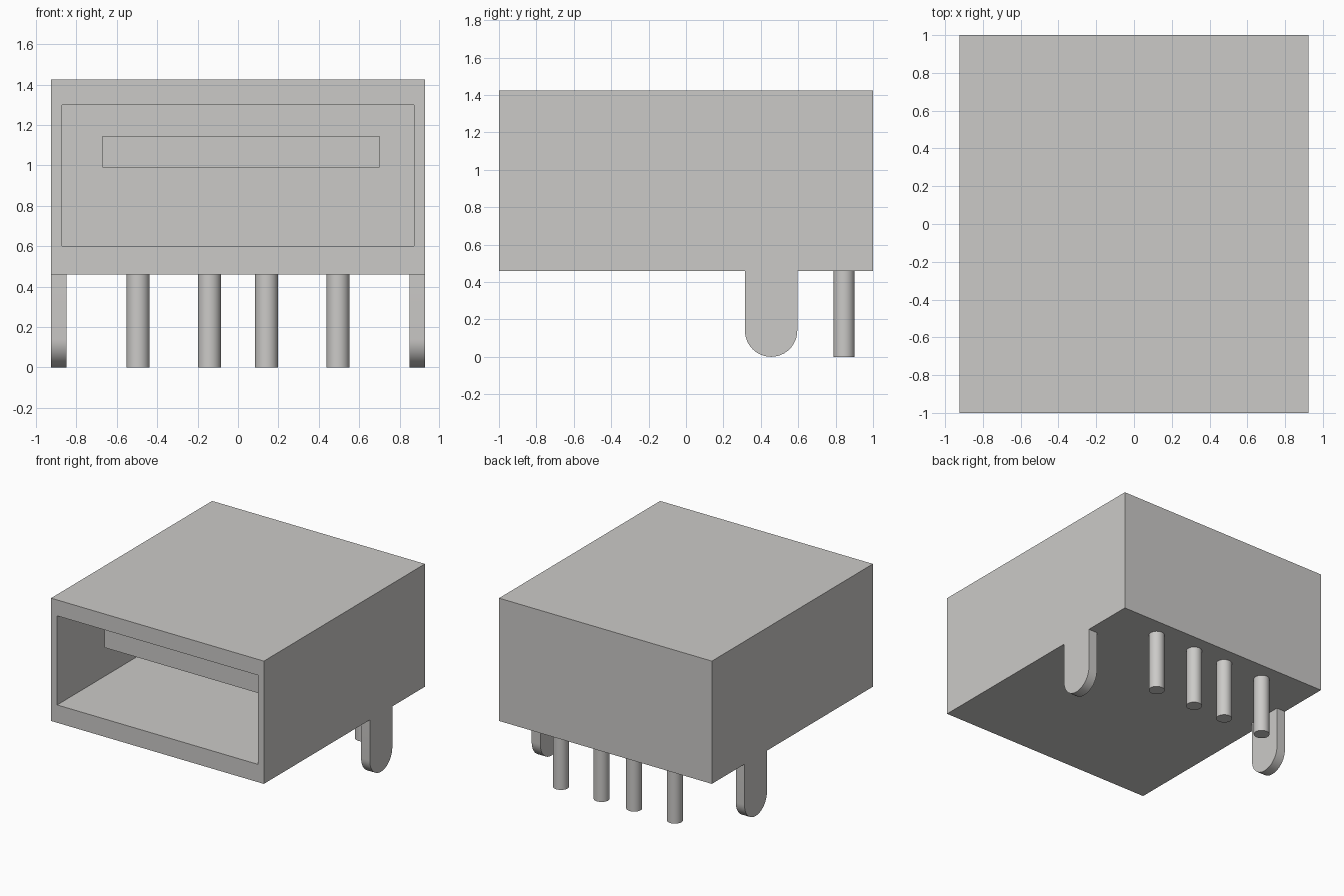
import bpy
import bmesh
import math

default = bpy.data.objects.get("Cube")
if default:
    bpy.data.objects.remove(default, do_unlink=True)

# Single light grey finish
grey = bpy.data.materials.new("light_grey")
grey.use_nodes = True
colour = (0.60, 0.59, 0.575, 1)
grey.diffuse_color = colour
grey.node_tree.nodes["Principled BSDF"].inputs["Base Color"].default_value = colour


def add_object(name, bm):
    bmesh.ops.recalc_face_normals(bm, faces=bm.faces)
    mesh = bpy.data.meshes.new(name)
    bm.to_mesh(mesh)
    bm.free()
    mesh.materials.append(grey)
    obj = bpy.data.objects.new(name, mesh)
    bpy.context.collection.objects.link(obj)
    return obj


def box(low, high):
    bm = bmesh.new()
    bmesh.ops.create_cube(bm, size=1)
    for v in bm.verts:
        v.co = [high[i] if v.co[i] > 0 else low[i] for i in range(3)]
    return bm


HALF_W, BASE, TOP = 0.925, 0.46, 1.425
WALL = 0.075
BACK = 0.75  # y of the socket's rear wall

# Housing: box with a deep rectangular socket sunk into the front
bm = box((-HALF_W, -1, BASE), (HALF_W, 1, TOP))
front = min(bm.faces, key=lambda f: f.calc_center_median().y)
bmesh.ops.inset_individual(bm, faces=[front], thickness=WALL)
mid_z = (BASE + TOP) / 2
for v in front.verts:
    v.co.z = 1.30 if v.co.z > mid_z else 0.60
sunk = bmesh.ops.extrude_discrete_faces(bm, faces=[front])["faces"][0]
for v in sunk.verts:
    v.co.y = BACK
add_object("housing", bm)

# Contact tongue hanging inside the socket
add_object("contact_tongue", box((-0.67, -0.70, 0.99), (0.70, BACK, 1.145)))

# Mounting tabs: rounded plates flush with both sides
TAB_Y, TAB_R = 0.455, 0.14
for side, name in ((1, "left_mounting_tab"), (-1, "right_mounting_tab")):
    bm = bmesh.new()
    outline = [(TAB_Y + TAB_R, BASE)]
    steps = 24
    for i in range(steps + 1):
        a = math.pi * i / steps
        outline.append((TAB_Y + TAB_R * math.cos(a), TAB_R - TAB_R * math.sin(a)))
    outline.append((TAB_Y - TAB_R, BASE))
    face = bm.faces.new([bm.verts.new((side * HALF_W, y, z)) for y, z in outline])
    ext = bmesh.ops.extrude_face_region(bm, geom=[face])["geom"]
    moved = [g for g in ext if isinstance(g, bmesh.types.BMVert)]
    bmesh.ops.translate(bm, verts=moved, vec=(-side * WALL, 0, 0))
    tab = add_object(name, bm)
    for p in tab.data.polygons:
        p.use_smooth = len(p.vertices) == 4 and p.center.z < TAB_R

    # Flat faces meet the rounded end with a crisp edge
    bpy.context.view_layer.objects.active = tab
    bpy.ops.object.select_all(action='DESELECT')
    tab.select_set(True)
    bpy.ops.object.shade_smooth_by_angle(angle=math.radians(30))

# Row of four solder pins under the rear edge
for n, x in enumerate((-0.495, -0.1415, 0.1415, 0.495), 1):
    bpy.ops.mesh.primitive_cylinder_add(vertices=32, radius=0.057, depth=BASE,
                                        location=(x, 0.845, BASE / 2))
    pin = bpy.context.object
    pin.name = f"solder_pin_{n}"
    pin.data.materials.append(grey)
    bpy.ops.object.shade_smooth_by_angle(angle=math.radians(30))
